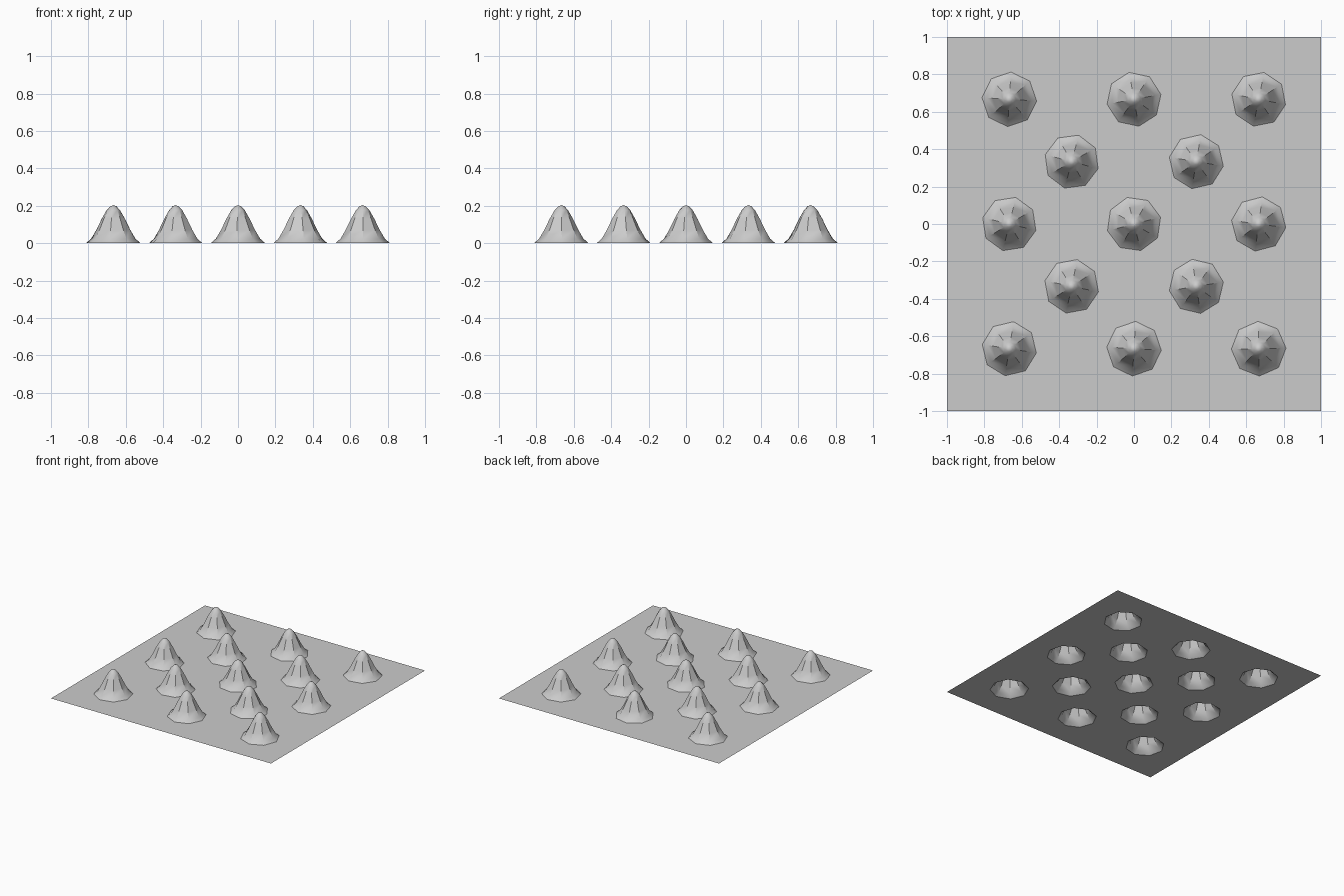
import bpy, bmesh, math, random

if "Cube" in bpy.data.objects:
    bpy.data.objects.remove(bpy.data.objects["Cube"])

random.seed(4)
STEP = 1 / 3            # spacing of the peaks
PEAK, RADIUS = 0.203, 0.148
SIDES = 8
RINGS = (0.142, 0.115, 0.088, 0.06, 0.035, 0.016)

bm = bmesh.new()


def height(r):
    """Bell-shaped peak profile."""
    return PEAK * math.cos(math.pi * r / (2 * RADIUS)) ** 2


def cell_outline(x0, x1, y0, y1):
    """Corners and edge midpoints, counter-clockwise from +x."""
    xm, ym = (x0 + x1) / 2, (y0 + y1) / 2
    pts = [(x1, ym), (x1, y1), (xm, y1), (x0, y1),
           (x0, ym), (x0, y0), (xm, y0), (x1, y0)]
    return [bm.verts.new((x, y, 0)) for x, y in pts]


def add_peak(outer, cx, cy):
    """Fill a cell with a hollow eight-sided bell."""
    turn = random.uniform(-0.3, 0.3)
    for n, r in enumerate(RINGS):
        ring = []
        for k in range(SIDES):
            a = 2 * math.pi * k / SIDES + turn
            rr = r * 1.03
            z = 0 if n == 0 else height(r)
            ring.append(bm.verts.new((cx + rr * math.cos(a), cy + rr * math.sin(a), z)))
        for k in range(SIDES):
            m = (k + 1) % SIDES
            bm.faces.new((outer[k], outer[m], ring[m], ring[k]))
        outer = ring
    tip = bm.verts.new((cx, cy, PEAK))
    for k in range(SIDES):
        bm.faces.new((outer[k], outer[(k + 1) % SIDES], tip))


# Flat sheet in a checkerboard of plain and peaked cells, with a plain border
lines = [-1] + [(i - 2.5) * STEP for i in range(6)] + [1]
for i in range(7):
    for j in range(7):
        x0, x1, y0, y1 = lines[i], lines[i + 1], lines[j], lines[j + 1]
        outline = cell_outline(x0, x1, y0, y1)
        if 0 < i < 6 and 0 < j < 6 and (i + j) % 2 == 0:
            add_peak(outline, (x0 + x1) / 2, (y0 + y1) / 2)
        else:
            bm.faces.new(outline)

bmesh.ops.remove_doubles(bm, verts=bm.verts, dist=0.0005)
mesh = bpy.data.meshes.new("peaked_sheet")
bm.to_mesh(mesh)
bm.free()

# Single light grey colour
grey = bpy.data.materials.new("light_grey")
grey.diffuse_color = (0.6, 0.6, 0.6, 1)
grey.use_nodes = True
grey.node_tree.nodes["Principled BSDF"].inputs["Base Color"].default_value = grey.diffuse_color
mesh.materials.append(grey)

sheet = bpy.data.objects.new("peaked_sheet", mesh)
bpy.context.collection.objects.link(sheet)
bpy.context.view_layer.objects.active = sheet
sheet.select_set(True)
bpy.ops.object.shade_smooth_by_angle(angle=math.radians(35))
